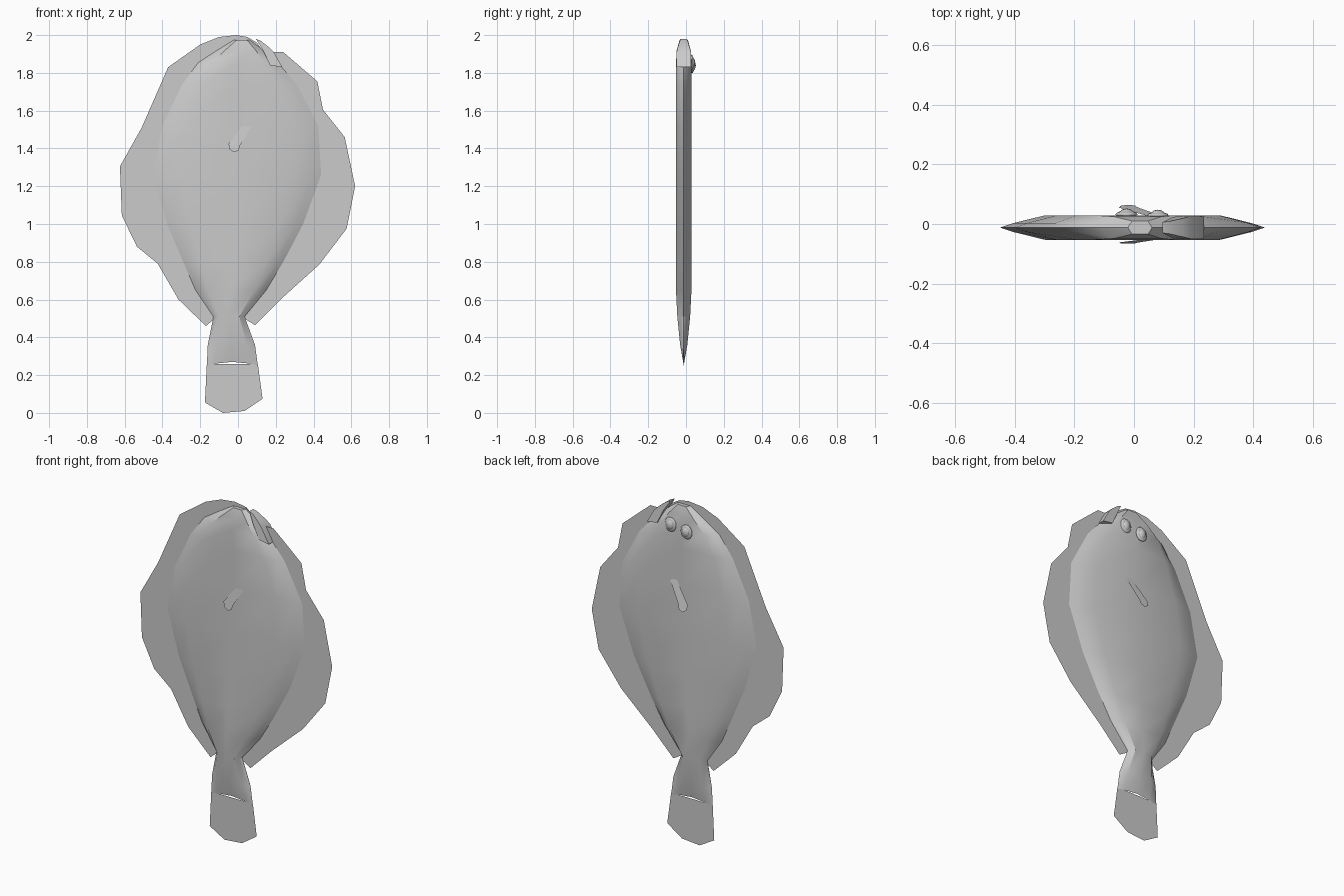
import bpy, bmesh, math

if "Cube" in bpy.data.objects:
    bpy.data.objects.remove(bpy.data.objects["Cube"])

MID = -0.012  # y of the fish's centre plane


def make(name, verts, faces, smooth=True):
    me = bpy.data.meshes.new(name)
    me.from_pydata(verts, [], faces)
    bm = bmesh.new()
    bm.from_mesh(me)
    bmesh.ops.remove_doubles(bm, verts=bm.verts, dist=0.0005)
    bmesh.ops.recalc_face_normals(bm, faces=bm.faces)
    bm.to_mesh(me)
    bm.free()
    ob = bpy.data.objects.new(name, me)
    bpy.context.collection.objects.link(ob)
    if smooth:
        bpy.context.view_layer.objects.active = ob
        ob.select_set(True)
        bpy.ops.object.shade_smooth_by_angle(angle=math.radians(35))
        ob.select_set(False)
    return ob


def sheet(name, outline, y=lambda z: MID):
    return make(name, [(x, y(z), z) for x, z in outline],
                [tuple(range(len(outline)))], False)


# Body stations: z, left x, right x, half thickness
rows = [(1.975, -0.02, 0.06, 0.022), (1.92, -0.11, 0.135, 0.037),
        (1.855, -0.21, 0.21, 0.041), (1.74, -0.295, 0.31, 0.041),
        (1.52, -0.40, 0.425, 0.041), (1.26, -0.45, 0.44, 0.041),
        (1.00, -0.375, 0.345, 0.041), (0.80, -0.29, 0.24, 0.041),
        (0.65, -0.225, 0.15, 0.041), (0.51, -0.13, 0.035, 0.034),
        (0.36, -0.16, 0.09, 0.019), (0.25, -0.165, 0.105, 0.001)]
# Lens-shaped cross-section: fraction of half width, fraction of thickness
top = [(-1, 0), (-0.9, 0.36), (-0.66, 1), (0, 1), (0.66, 1), (0.9, 0.36)]
section = top + [(-u, -v) for u, v in top]
n = len(section)
verts, faces = [], []
for i, (z, l, r, t) in enumerate(rows):
    for u, v in section:
        dz = 0.02 * (1 - u * u) if i == len(rows) - 1 else 0
        verts.append(((l + r) / 2 + u * (r - l) / 2, MID + v * t, z + dz))
    if i:
        a, b = (i - 1) * n, i * n
        faces += [(a + k, a + (k + 1) % n, b + (k + 1) % n, b + k) for k in range(n)]
faces.append(tuple(range(n)))
make("body", verts, faces)

# Long edge fins, with their inner border tucked just inside the body edge
left_in = [(l + 0.02, z) for z, l, r, t in rows[:10]]
right_in = [(r - 0.02, z) for z, l, r, t in rows[2:10]]
sheet("left_fin", [(0.13, 1.92), (0.10, 1.96), (0.05, 1.99), (-0.01, 2.0),
                   (-0.10, 1.99), (-0.20, 1.95), (-0.37, 1.83), (-0.51, 1.51),
                   (-0.625, 1.305), (-0.615, 1.045), (-0.535, 0.88),
                   (-0.425, 0.79), (-0.315, 0.60), (-0.17, 0.46)] + left_in[::-1]
      + [(0.05, 1.96)])
sheet("right_fin", [(0.19, 1.91), (0.24, 1.91), (0.42, 1.755), (0.45, 1.605),
                    (0.565, 1.46), (0.62, 1.20), (0.575, 0.975), (0.43, 0.785),
                    (0.225, 0.60), (0.09, 0.465)] + right_in[::-1])

# Tail fin
sheet("tail_fin", [(-0.165, 0.26), (-0.175, 0.055), (-0.08, 0.0), (0.035, 0.01),
                   (0.13, 0.075), (0.105, 0.26)])

# Side fins, hinged at the root and splayed away from the body
fin = [(0.045, 1.55), (0.08, 1.53), (0.01, 1.415), (0.003, 1.39),
       (-0.02, 1.38), (-0.045, 1.395), (-0.05, 1.425)]
sheet("back_side_fin", fin, lambda z: 0.027 + (1.55 - z) * 0.22)
sheet("front_side_fin", fin, lambda z: -0.050 - (1.55 - z) * 0.095)

# Jaw wedge beside the mouth notch
jaw = [(0.095, 1.98), (0.12, 1.97), (0.165, 1.935), (0.19, 1.91),
       (0.235, 1.83), (0.17, 1.84), (0.132, 1.92)]
m = len(jaw)
jv = [(x, MID + s * min(0.038, 0.018 + (1.98 - z) * 0.3), z)
      for s in (-1, 1) for x, z in jaw]
make("jaw", jv, [tuple(range(m)), tuple(range(m, 2 * m))]
     + [(k, (k + 1) % m, m + (k + 1) % m, m + k) for k in range(m)])

# Both eyes on the back face: a lid ring with a raised eyeball
for side, x, y, z in (("right", 0.08, 0.028, 1.855), ("left", -0.025, 0.032, 1.84)):
    for part, rx, ry, rz in (("eyelid", 0.037, 0.013, 0.042), ("eyeball", 0.026, 0.02, 0.031)):
        bpy.ops.mesh.primitive_uv_sphere_add(segments=12, ring_count=8, radius=1,
                                             location=(x, y, z))
        eye = bpy.context.object
        eye.name = f"{side}_{part}"
        eye.scale = (rx, ry, rz)
        bpy.ops.object.shade_smooth()
        eye.select_set(False)
